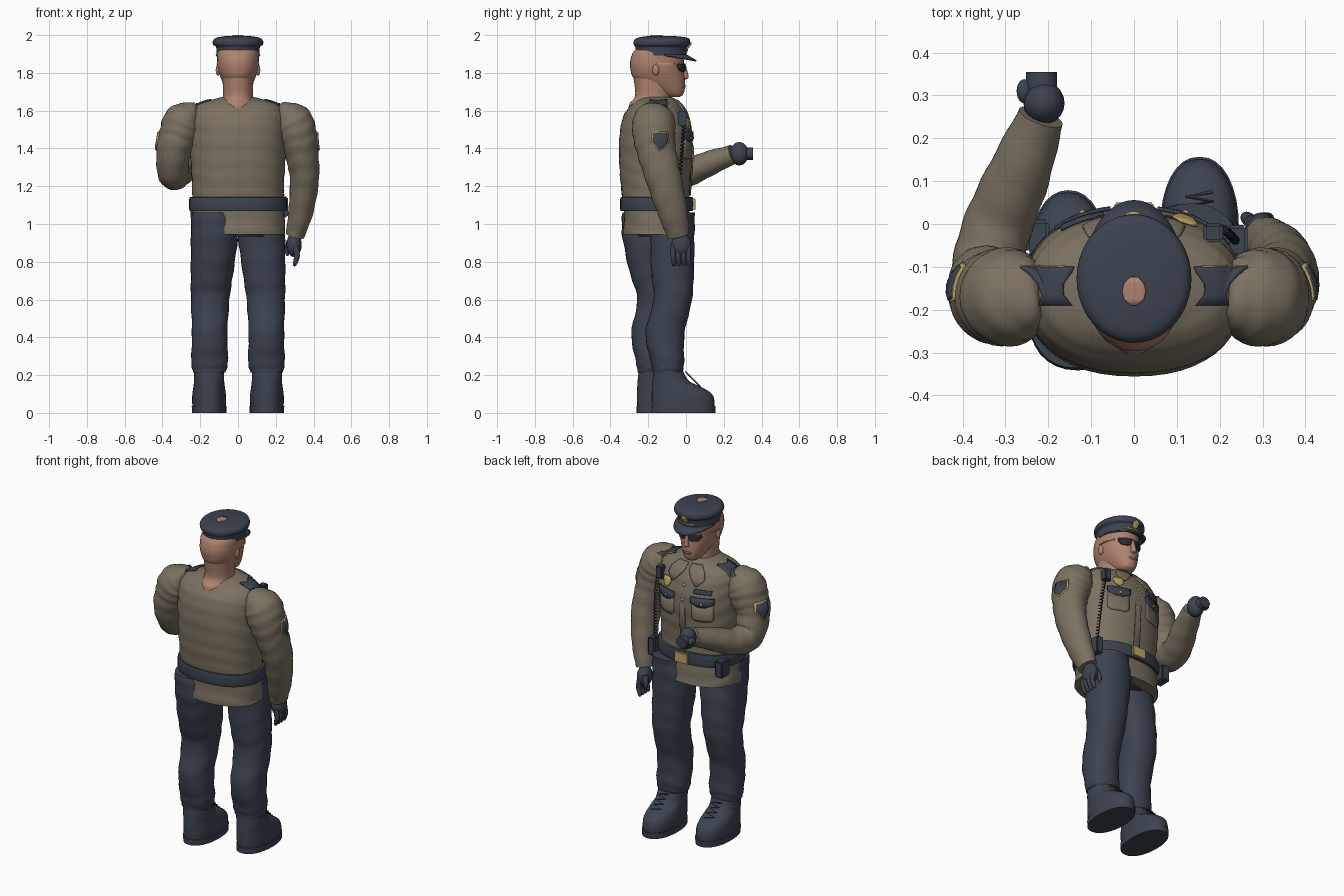
import bpy, bmesh, math
from mathutils import Vector
from mathutils.bvhtree import BVHTree

if "Cube" in bpy.data.objects:
    bpy.data.objects.remove(bpy.data.objects["Cube"])


def material(name, rgb):
    m = bpy.data.materials.new(name)
    m.use_nodes = True
    m.diffuse_color = (*rgb, 1)
    bsdf = next(n for n in m.node_tree.nodes if n.type == 'BSDF_PRINCIPLED')
    bsdf.inputs["Base Color"].default_value = (*rgb, 1)
    bsdf.inputs["Roughness"].default_value = 0.8
    return m


KHAKI = material("khaki cloth", (0.2, 0.165, 0.12))
NAVY = material("navy cloth", (0.045, 0.056, 0.08))
SKIN = material("skin", (0.43, 0.225, 0.16))
GOLD = material("gold", (0.52, 0.37, 0.12))
DARK = material("dark glass", (0.02, 0.024, 0.035))
LIP = material("lips", (0.28, 0.12, 0.09))
made = []


def finish(name, data, mat):
    ob = bpy.data.objects.new(name, data)
    bpy.context.collection.objects.link(ob)
    data.materials.append(mat)
    made.append(ob)
    return ob


def from_bmesh(name, bm, mat):
    bmesh.ops.recalc_face_normals(bm, faces=bm.faces)
    me = bpy.data.meshes.new(name)
    bm.to_mesh(me)
    bm.free()
    return finish(name, me, mat)


def resample(secs, steps):
    """Smooth curve through the sections."""
    pts, out = [secs[0], *secs, secs[-1]], []
    for i in range(1, len(pts) - 2):
        for k in range(steps):
            t = k / steps
            out.append([0.5 * (2 * b + (c - a) * t + (2 * a - 5 * b + 4 * c - d) * t * t
                        + (3 * b - a - 3 * c + d) * t ** 3)
                        for a, b, c, d in zip(*pts[i - 1:i + 3])])
    return out + [list(secs[-1])]


def loft(name, mat, secs, flat=True, sides=32, steps=6, fold=0, power=2):
    """Skin rings given as (x, y, z, half width, half depth)."""
    secs = resample(secs, steps)
    pos = [Vector(s[:3]) for s in secs]
    bm, rings = bmesh.new(), []
    for i, s in enumerate(secs):
        axis = Vector((0, 0, 1))
        if not flat:
            axis = (pos[min(i + 1, len(pos) - 1)] - pos[max(i - 1, 0)]).normalized()
        u = Vector((1, 0, 0))
        u = (u - axis * u.dot(axis)).normalized()
        v = axis.cross(u)
        ring = []
        for j in range(sides):
            a = math.tau * j / sides
            c, d = math.cos(a), math.sin(a)
            wave = 1 + fold * math.sin(i * 1.5 + 2.2 * math.sin(a + 1) + math.cos(3 * a))
            x = math.copysign(abs(c) ** (2 / power), c) * max(s[3], 0.003) * wave
            y = math.copysign(abs(d) ** (2 / power), d) * max(s[4], 0.003) * wave
            ring.append(bm.verts.new(pos[i] + u * x + v * y))
        rings.append(ring)
    for r, q in zip(rings, rings[1:]):
        for j in range(sides):
            k = (j + 1) % sides
            bm.faces.new((r[j], r[k], q[k], q[j]))
    bm.faces.new(rings[0])
    bm.faces.new(rings[-1])
    return from_bmesh(name, bm, mat)


def ranges(x, rows):
    """Rings from (z, back, front, half width)."""
    return [(x, (b + f) / 2, z, w, (f - b) / 2) for z, b, f, w in rows]


def tree(*obs):
    verts, polys = [], []
    for ob in obs:
        n = len(verts)
        verts += [v.co.copy() for v in ob.data.vertices]
        polys += [[n + i for i in p.vertices] for p in ob.data.polygons]
    return BVHTree.FromPolygons(verts, polys)


def patch(name, mat, target, view, rows, sign=1, lift=0.003, cols=8):
    """Thin plate laid on a surface; rows are (height, start, end)."""
    bm, grid = bmesh.new(), []
    for h, a, b in resample(rows, 3) if len(rows) == 2 else rows:
        line = []
        for k in range(cols + 1):
            w = a + (b - a) * k / cols
            start, ray = {"front": ((sign * w, 2, h), (0, -1, 0)),
                          "side": ((sign * 2, w, h), (-sign, 0, 0)),
                          "top": ((sign * w, h, 3), (0, 0, -1))}[view]
            hit = target.ray_cast(Vector(start), Vector(ray))[0]
            line.append(bm.verts.new(hit - Vector(ray) * lift) if hit else None)
        grid.append(line)
    for r, q in zip(grid, grid[1:]):
        for k in range(cols):
            corners = (r[k], r[k + 1], q[k + 1], q[k])
            if all(corners):
                bm.faces.new(corners)
    ob = from_bmesh(name, bm, mat)
    mod = ob.modifiers.new("thickness", 'SOLIDIFY')
    mod.thickness, mod.offset = 0.008, 0
    return ob


def ball(name, mat, at, size):
    bm = bmesh.new()
    bmesh.ops.create_uvsphere(bm, u_segments=20, v_segments=12, radius=1)
    bmesh.ops.scale(bm, vec=size, verts=bm.verts)
    bmesh.ops.translate(bm, vec=at, verts=bm.verts)
    return from_bmesh(name, bm, mat)


def box(name, mat, at, size):
    bm = bmesh.new()
    bmesh.ops.create_cube(bm, size=1)
    bmesh.ops.scale(bm, vec=size, verts=bm.verts)
    bmesh.ops.bevel(bm, geom=bm.edges[:], offset=min(size) * 0.15, segments=2, affect='EDGES')
    bmesh.ops.translate(bm, vec=at, verts=bm.verts)
    return from_bmesh(name, bm, mat)


def cord(name, mat, pts, radius):
    cu = bpy.data.curves.new(name, 'CURVE')
    cu.dimensions, cu.bevel_depth, cu.bevel_resolution = '3D', radius, 1
    sp = cu.splines.new('POLY')
    sp.points.add(len(pts) - 1)
    for p, co in zip(sp.points, pts):
        p.co = (*co, 1)
    return finish(name, cu, mat)


# Shirt and belt
shirt = loft("shirt", KHAKI, ranges(0, [
    (0.945, -0.335, 0.03, 0.25), (1.06, -0.328, 0.02, 0.245), (1.2, -0.345, 0.02, 0.243),
    (1.32, -0.353, 0.03, 0.25), (1.46, -0.353, 0.035, 0.255), (1.57, -0.332, 0.01, 0.25),
    (1.63, -0.29, -0.025, 0.215), (1.66, -0.25, -0.055, 0.13), (1.672, -0.23, -0.075, 0.085)]),
    sides=48, fold=0.008, power=2.25)
loft("belt", NAVY, ranges(0, [(1.07, -0.34, 0.03, 0.25), (1.075, -0.348, 0.037, 0.258),
     (1.135, -0.348, 0.037, 0.258), (1.142, -0.34, 0.03, 0.25)]), sides=48, steps=3, power=2.25)
box("belt_buckle", GOLD, (0, 0.04, 1.105), (0.09, 0.02, 0.062))
box("left_belt_pouch", NAVY, (0.24, -0.04, 1.09), (0.05, 0.075, 0.11))
box("right_belt_pouch", NAVY, (-0.225, -0.03, 1.075), (0.055, 0.08, 0.1))
loft("trouser_seat", NAVY, ranges(0, [(0.935, -0.25, -0.03, 0.15), (1.0, -0.3, 0.0, 0.2)]))

# Trousers and boots, one leg a step ahead of the other
WIDTHS = [(1.06, 0.135, 0.112), (0.94, 0.125, 0.124), (0.75, 0.137, 0.113), (0.6, 0.147, 0.102),
          (0.42, 0.15, 0.094), (0.27, 0.15, 0.097), (0.215, 0.152, 0.086)]
DEPTHS = {1: [(-0.2, 0.046), (-0.19, 0.045), (-0.185, 0.042), (-0.172, 0.032), (-0.215, -0.008),
              (-0.185, -0.01), (-0.175, -0.018)],
          -1: [(-0.338, -0.07), (-0.338, -0.05), (-0.3, -0.035), (-0.258, -0.045),
               (-0.29, -0.088), (-0.265, -0.09), (-0.255, -0.098)]}
for s, side in ((1, "left"), (-1, "right")):
    loft(side + "_trouser_leg", NAVY, [(s * x, (b + f) / 2, z, w, (f - b) / 2)
         for (z, x, w), (b, f) in zip(WIDTHS, DEPTHS[s])], fold=0.018, power=2.25)
    dy = 0 if s > 0 else -0.078
    boot = [(0.03, -0.18, 0.152, 0.088), (0.07, -0.182, 0.15, 0.09), (0.105, -0.182, 0.132, 0.088),
            (0.14, -0.18, 0.075, 0.083), (0.17, -0.178, 0.015, 0.08), (0.23, -0.172, -0.02, 0.08)]
    loft(side + "_boot", NAVY, ranges(s * 0.153, [(z, b + dy, f + dy, w) for z, b, f, w in boot]),
         power=2.2)
    loft(side + "_boot_sole", NAVY, ranges(s * 0.153, [(0, -0.183 + dy, 0.156 + dy, 0.091),
         (0.036, -0.184 + dy, 0.157 + dy, 0.092)]), steps=1, power=2.2)
    cord(side + "_boot_laces", NAVY, [(s * 0.153 + (-1) ** i * 0.03, 0.075 - i * 0.011 + dy,
         0.14 + i * 0.011) for i in range(8)], 0.004)

# Sleeves, sharing the shoulder shape
def shoulder(s):
    return [(s * 0.215, -0.165, 1.6, 0.03, 0.05), (s * 0.24, -0.167, 1.59, 0.065, 0.085),
            (s * 0.285, -0.17, 1.545, 0.106, 0.112), (s * 0.313, -0.17, 1.475, 0.104, 0.112)]


arm_l = loft("left_sleeve", KHAKI, shoulder(1) + [
    (0.335, -0.155, 1.38, 0.09, 0.103), (0.352, -0.12, 1.25, 0.078, 0.095),
    (0.335, -0.075, 1.08, 0.067, 0.08), (0.302, -0.04, 0.94, 0.05, 0.06)], flat=False, fold=0.022)
arm_r = loft("right_sleeve", KHAKI, shoulder(-1) + [
    (-0.34, -0.165, 1.39, 0.092, 0.103), (-0.345, -0.115, 1.282, 0.083, 0.095),
    (-0.32, -0.01, 1.268, 0.081, 0.076), (-0.267, 0.12, 1.32, 0.073, 0.066),
    (-0.217, 0.25, 1.37, 0.054, 0.05)], flat=False, fold=0.022)

# Gloved hands
ball("left_palm", NAVY, (0.297, -0.025, 0.89), (0.04, 0.052, 0.065))
for i in range(4):
    y = -0.068 + i * 0.027
    loft("left_finger", NAVY, [(0.305, y, 0.88, 0.015, 0.014), (0.312, y, 0.83, 0.015, 0.014),
         (0.3, y + 0.004, 0.785, 0.01, 0.01), (0.298, y + 0.004, 0.778, 0.003, 0.003)],
         flat=False, sides=12)
loft("left_thumb", NAVY, [(0.275, 0.005, 0.91, 0.018, 0.016), (0.262, 0.015, 0.86, 0.014, 0.014),
     (0.262, 0.015, 0.83, 0.005, 0.005)], flat=False, sides=12)
ball("right_fist", NAVY, (-0.21, 0.282, 1.372), (0.048, 0.05, 0.062))
loft("right_grip", NAVY, [(-0.216, 0.29, 1.372, 0.036, 0.032), (-0.216, 0.355, 1.372, 0.036, 0.032)],
     flat=False, steps=1)
ball("right_thumb", NAVY, (-0.256, 0.31, 1.375), (0.018, 0.028, 0.02))

# Head and neck
loft("neck", SKIN, [(0, -0.19, 1.59, 0.07, 0.115), (0, -0.185, 1.635, 0.086, 0.115),
     (0, -0.175, 1.68, 0.079, 0.094), (0, -0.18, 1.79, 0.083, 0.1)])
head = loft("head", SKIN, ranges(0, [
    (1.672, -0.09, -0.035, 0.022), (1.685, -0.13, -0.016, 0.045), (1.72, -0.2, -0.006, 0.067),
    (1.77, -0.275, -0.006, 0.09), (1.82, -0.294, -0.012, 0.106), (1.87, -0.294, -0.012, 0.11),
    (1.92, -0.27, -0.02, 0.105), (1.96, -0.2, -0.08, 0.06)]), power=2.15)
loft("nose", SKIN, [(0, -0.015, 1.845, 0.009, 0.012), (0, -0.006, 1.8, 0.012, 0.016),
     (0, -0.006, 1.775, 0.017, 0.02), (0, -0.012, 1.765, 0.008, 0.01)], sides=12)
face = tree(head)
patch("mouth", LIP, face, "front", [(1.736, -0.024, 0.024), (1.73, -0.028, 0.028),
      (1.724, -0.018, 0.018)], lift=-0.001)
patch("glasses_bridge", GOLD, face, "front", [(1.85, -0.075, 0.075), (1.845, -0.075, 0.075)],
      lift=0.006)
for s, side in ((1, "left"), (-1, "right")):
    ball(side + "_ear", SKIN, (s * 0.106, -0.16, 1.815), (0.012, 0.018, 0.03))
    patch(side + "_lens", DARK, face, "front", [(1.848, 0.012, 0.078), (1.83, 0.012, 0.078),
          (1.812, 0.02, 0.066), (1.806, 0.03, 0.055)], s, 0.006)
    patch(side + "_glasses_arm", GOLD, face, "side", [(1.849, -0.16, -0.06), (1.844, -0.16, -0.06)],
          s, 0.002)

# Peaked cap
cap = loft("cap", NAVY, ranges(0, [
    (1.893, -0.268, 0.002, 0.114), (1.935, -0.268, 0.006, 0.116), (1.948, -0.276, 0.02, 0.131),
    (1.968, -0.276, 0.022, 0.133), (1.985, -0.258, 0.01, 0.117), (1.994, -0.21, -0.05, 0.07),
    (1.996, -0.15, -0.13, 0.01)]), sides=40)
bm, edge = bmesh.new(), []
for i in range(25):
    a = math.radians(-84 + 7 * i)
    c, d = math.sin(a), math.cos(a)
    edge.append([bm.verts.new((0.108 * c, -0.13 + 0.125 * d, 1.902)),
                 bm.verts.new((0.119 * c, -0.13 + 0.186 * d, 1.9 - 0.033 * d))])
for p, q in zip(edge, edge[1:]):
    bm.faces.new((p[0], q[0], q[1], p[1]))
visor = from_bmesh("cap_visor", bm, NAVY)
visor.modifiers.new("thickness", 'SOLIDIFY').thickness = 0.008
crown = tree(cap)
patch("cap_cord", GOLD, crown, "front", [(1.913, -0.06, 0.06), (1.907, -0.06, 0.06)], lift=0)
patch("cap_badge", GOLD, crown, "front", [(1.962, -0.006, 0.006), (1.95, -0.018, 0.018),
      (1.93, -0.018, 0.018), (1.915, -0.005, 0.005)], lift=0.003)
patch("cap_opening", SKIN, crown, "top", [(-0.19, -0.008, 0.008), (-0.175, -0.024, 0.024),
      (-0.157, -0.028, 0.028), (-0.14, -0.024, 0.024), (-0.124, -0.01, 0.01)], lift=0)

# Shirt fittings
chest, body = tree(shirt), tree(shirt, arm_l, arm_r)
patch("button_placket", KHAKI, chest, "front", [(1.64, -0.018, 0.018), (1.4, -0.018, 0.018),
      (1.15, -0.018, 0.018)])
for i in range(5):
    z = 1.2 + i * 0.085
    hit = chest.ray_cast(Vector((0, 2, z)), Vector((0, -1, 0)))[0]
    ball("shirt_button", GOLD, hit, (0.008, 0.009, 0.008))
for s, side in ((1, "left"), (-1, "right")):
    patch(side + "_collar", KHAKI, chest, "front", [(1.655, 0.01, 0.075), (1.62, 0.015, 0.11),
          (1.585, 0.04, 0.12), (1.55, 0.075, 0.085)], s, 0.006)
    patch(side + "_pocket", KHAKI, chest, "front", [(1.47, 0.06, 0.18), (1.36, 0.06, 0.18),
          (1.345, 0.08, 0.16)], s, 0.001)
    patch(side + "_pocket_flap", NAVY, chest, "front", [(1.49, 0.055, 0.185), (1.455, 0.055, 0.185),
          (1.435, 0.1, 0.14)], s, 0.006)
    hit = chest.ray_cast(Vector((s * 0.12, 2, 1.455)), Vector((0, -1, 0)))[0]
    ball(side + "_pocket_button", GOLD, hit + Vector((0, 0.008, 0)), (0.008, 0.008, 0.008))
    patch(side + "_epaulette", NAVY, body, "top", [(-0.1, 0.14, 0.265), (-0.112, 0.145, 0.25),
          (-0.14, 0.165, 0.225), (-0.165, 0.165, 0.215), (-0.19, 0.145, 0.222)], s, 0.004)
    patch(side + "_epaulette_trim", GOLD, body, "top", [(-0.098, 0.16, 0.265),
          (-0.101, 0.16, 0.265)], s, 0.005)
    badge = [(1.49, -0.178, -0.097), (1.435, -0.185, -0.09), (1.41, -0.165, -0.11),
             (1.388, -0.142, -0.133)]
    sleeve = tree(arm_l if s > 0 else arm_r)
    patch(side + "_sleeve_badge_trim", GOLD, sleeve, "side", badge, s, 0.002)
    patch(side + "_sleeve_badge", NAVY, sleeve, "side",
          [(1.44 + (z - 1.44) * 0.87, -0.1375 + (a + 0.1375) * 0.87, -0.1375 + (b + 0.1375) * 0.87)
           for z, a, b in badge], s, 0.005)
patch("name_plate", NAVY, chest, "front", [(1.535, 0.07, 0.17), (1.51, 0.07, 0.17)], -1, 0.005)
patch("chest_badge", GOLD, chest, "front", [(1.56, 0.1, 0.14), (1.54, 0.09, 0.15),
      (1.515, 0.1, 0.14), (1.5, 0.117, 0.123)], 1, 0.006)

# Shoulder microphone with coiled cord
box("shoulder_microphone", NAVY, (0.185, -0.02, 1.56), (0.045, 0.045, 0.075))
cord("coiled_cord", DARK, [(0.195 + 0.042 * math.sqrt(i / 159) + 0.008 * math.cos(i * 0.8),
     -0.01 - 0.03 * i / 159 + 0.008 * math.sin(i * 0.8), 1.53 - 0.4 * i / 159)
     for i in range(160)], 0.003)

# Smooth shading with crisp edges
bpy.ops.object.select_all(action='DESELECT')
for ob in made:
    if ob.type == 'MESH':
        ob.select_set(True)
        bpy.context.view_layer.objects.active = ob
bpy.ops.object.shade_smooth_by_angle(angle=math.radians(40))
